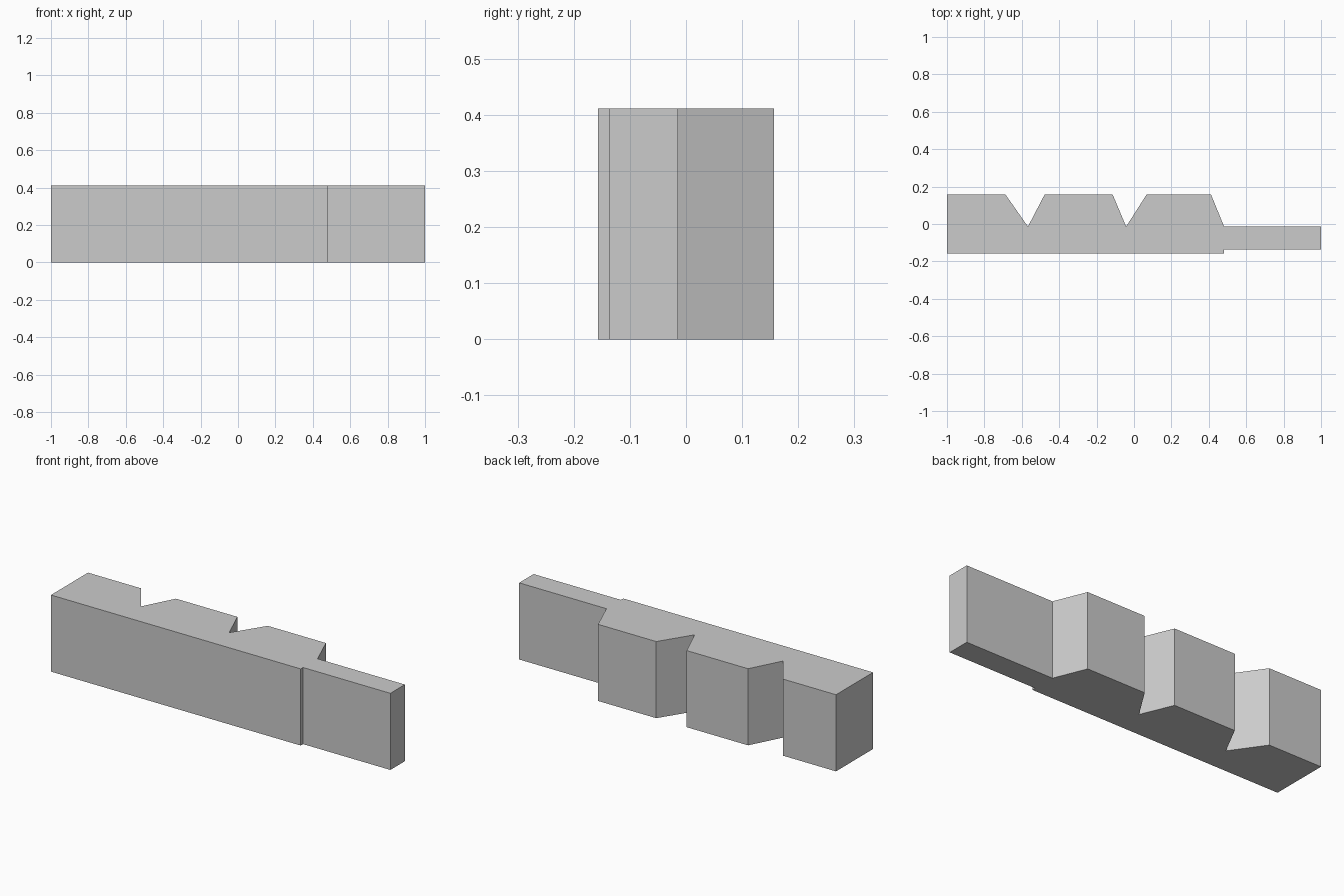
import bpy
import bmesh

cube = bpy.data.objects.get("Cube")
if cube:
    bpy.data.objects.remove(cube, do_unlink=True)

HEIGHT = 0.411
FRONT, BACK = -0.157, 0.157
TONGUE_FRONT, NOTCH = -0.137, -0.014

# Plain grey material
grey = bpy.data.materials.new("plain_grey")
grey.use_nodes = True
colour = (0.6, 0.6, 0.6, 1.0)
grey.diffuse_color = colour
grey.node_tree.nodes["Principled BSDF"].inputs["Base Color"].default_value = colour

# Plan outline: straight front, stepped thin tongue, then the notched back
outline = [(-1, FRONT), (0.482, FRONT), (0.482, TONGUE_FRONT),
           (1, TONGUE_FRONT), (1, NOTCH), (0.482, NOTCH), (0.412, BACK)]
# V notches: right lip, bottom, left lip
for right, bottom, left in [(0.067, -0.042, -0.114), (-0.478, -0.567, -0.687)]:
    outline += [(right, BACK), (bottom, NOTCH), (left, BACK)]
outline.append((-1, BACK))

# Extrude the outline upward into the solid block
bm = bmesh.new()
base = bm.faces.new([bm.verts.new((x, y, 0)) for x, y in outline])
top = bmesh.ops.extrude_face_region(bm, geom=[base], use_keep_orig=True)["geom"]
bmesh.ops.translate(bm, vec=(0, 0, HEIGHT),
                    verts=[v for v in top if isinstance(v, bmesh.types.BMVert)])
bmesh.ops.recalc_face_normals(bm, faces=bm.faces)

mesh = bpy.data.meshes.new("notched_block")
bm.to_mesh(mesh)
bm.free()
mesh.materials.append(grey)
block = bpy.data.objects.new("notched_block", mesh)
bpy.context.collection.objects.link(block)
